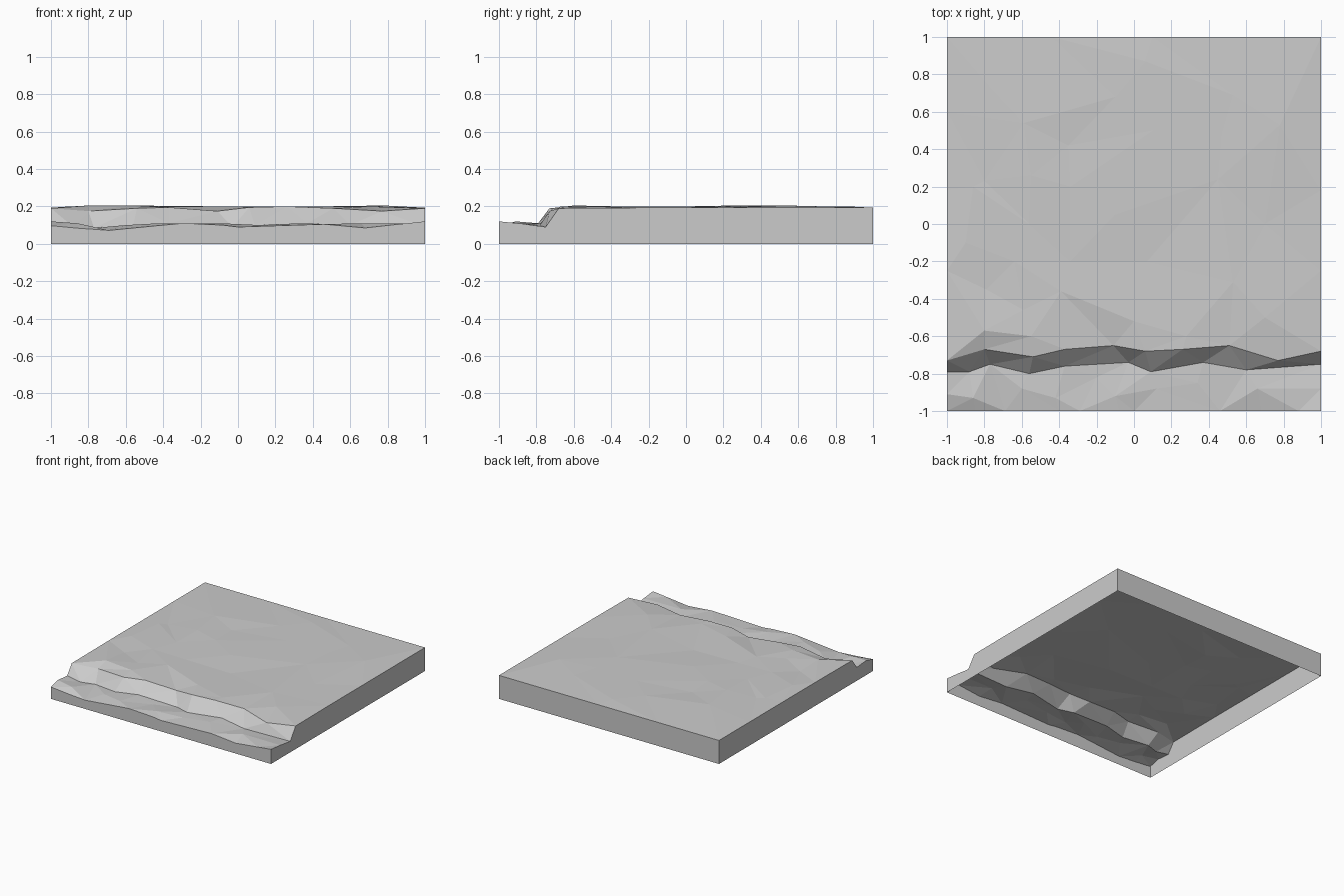
import bpy
import bmesh
from mathutils import Vector
from mathutils.geometry import delaunay_2d_cdt

old = bpy.data.objects.get("Cube")
if old:
    bpy.data.objects.remove(old, do_unlink=True)


def make_material(name, colour):
    mat = bpy.data.materials.new(name)
    mat.use_nodes = True
    mat.diffuse_color = colour
    mat.node_tree.nodes["Principled BSDF"].inputs["Base Color"].default_value = colour
    return mat


stone = make_material("pale grey stone", (.6, .6, .6, 1))

# Front lip of the low shelf, running from the right side to the left
front_lip = [(-1, -1, .097), (-.85, -1, .083), (-.69, -1, .072), (-.4, -1, .1),
             (-.29, -1, .11), (-.08, -1, .1), (0, -1, .09), (.46, -1, .105),
             (.68, -1, .085), (.88, -1, .107), (1, -1, .12)]

# Uneven middle of the shelf
shelf = [(-1, -.91, .12), (-.86, -.93, .11), (-.6, -.88, .1), (-.42, -.93, .11),
         (-.2, -.82, .1), (-.1, -.92, .11), (.12, -.88, .1), (.34, -.85, .11),
         (.66, -.88, .11), (1, -.88, .108)]

# Foot and rim of the short cliff
cliff_foot = [(-1, -.79, .11), (-.88, -.79, .09), (-.77, -.75, .085),
              (-.56, -.8, .1), (-.37, -.76, .11), (-.03, -.74, .09),
              (.09, -.79, .1), (.37, -.74, .11), (.6, -.78, .1), (1, -.75, .09)]
cliff_rim = [(-1, -.73, .19), (-.8, -.67, .175), (-.54, -.71, .19),
             (-.37, -.67, .195), (-.11, -.65, .175), (.06, -.68, .195),
             (.26, -.67, .2), (.51, -.65, .19), (.77, -.73, .175), (1, -.68, .19)]

# Gentle bumps and hollows of the plateau
plateau = [(-.8, -.57, .205), (-.59, -.46, .2), (-.55, -.6, .205), (0, -.52, .2),
           (.28, -.6, .2), (.7, -.5, .2), (-.79, -.35, .19), (-.39, -.36, .2),
           (.53, -.31, .2), (-.64, -.2, .2), (-.34, -.2, .195), (.07, -.2, .19),
           (-.9, -.1, .2), (-.56, 0, .2), (-.1, .05, .2), (.7, 0, .195),
           (-.86, .2, .2), (-.34, .2, .2), (.45, .24, .2), (-.55, .26, .205),
           (-.8, .23, .195), (-.35, .42, .195), (-.59, .54, .205), (.1, .5, .2),
           (.47, .48, .2), (.78, .53, .205), (-.76, .72, .2), (-.1, .68, .2),
           (.06, .87, .2), (.53, .69, .2)]

# Straight outer borders of the plateau
border = [(side, y, .193) for side in (-1, 1) for y in (-.25, .18, .6, 1)]
border += [(x, 1, .193) for x in (-.44, .1, .56)]

# Triangulate the ground, keeping the cliff lines as continuous creases
points, creases = [], []
for line in (front_lip, cliff_foot, cliff_rim):
    start = len(points)
    points += line
    creases += [(i, i + 1) for i in range(start, len(points) - 1)]
points += shelf + plateau + border

flat_points = [Vector(p[:2]) for p in points]
verts, _, faces, origins, _, _ = delaunay_2d_cdt(flat_points, creases, [], 0, 1e-5)

bm = bmesh.new()
ground = [bm.verts.new((v.x, v.y, points[origin[0]][2]))
          for v, origin in zip(verts, origins)]
for face in faces:
    bm.faces.new([ground[i] for i in face])

# Drop a skirt from the outline to the base, leaving the underside open
outline = [edge for edge in bm.edges if edge.is_boundary]
skirt = bmesh.ops.extrude_edge_only(bm, edges=outline)
for item in skirt["geom"]:
    if isinstance(item, bmesh.types.BMVert):
        item.co.z = 0
bmesh.ops.recalc_face_normals(bm, faces=bm.faces)

mesh = bpy.data.meshes.new("stepped_ground_tile")
bm.to_mesh(mesh)
bm.free()
mesh.materials.append(stone)
tile = bpy.data.objects.new("stepped_ground_tile", mesh)
bpy.context.collection.objects.link(tile)
